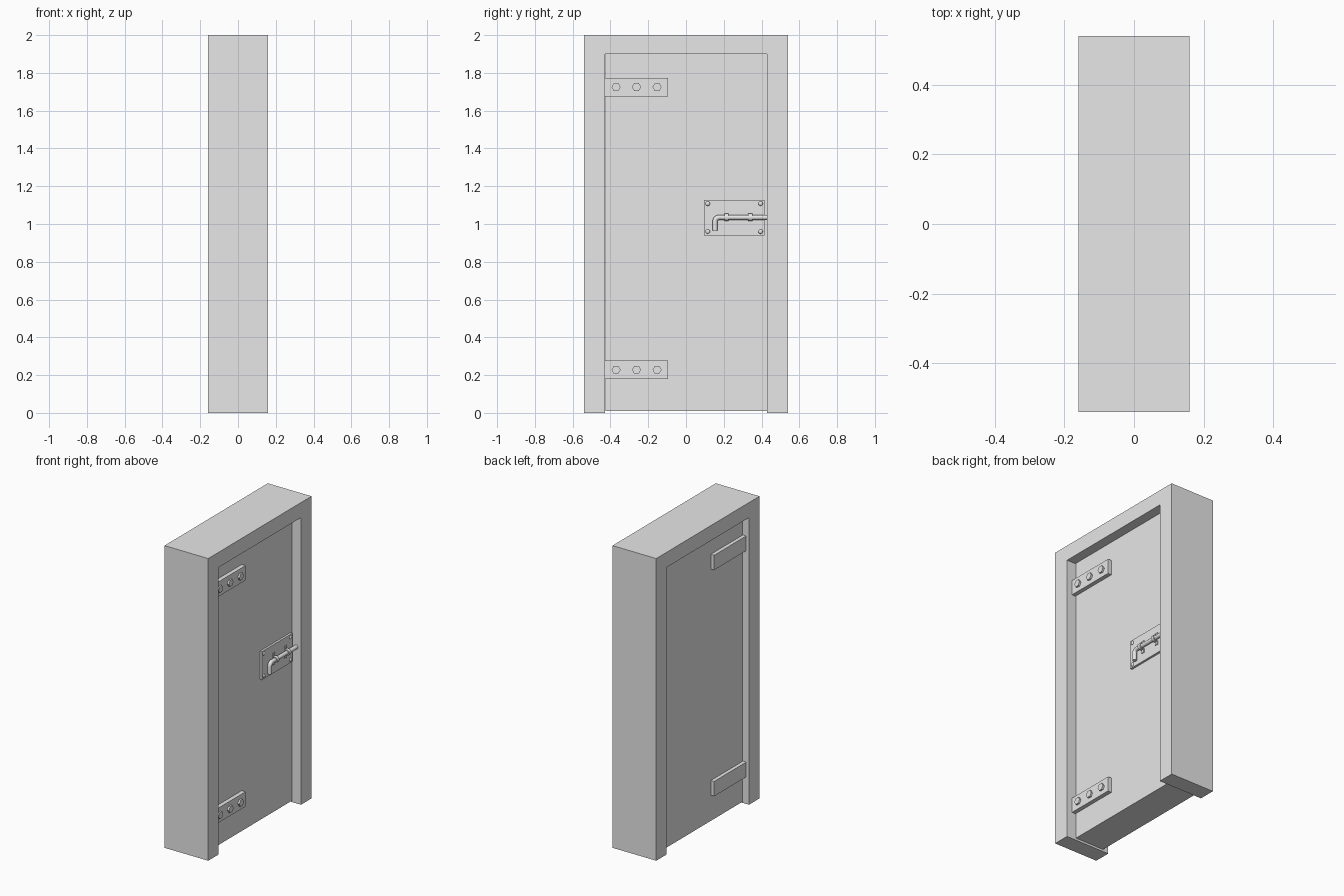
import bpy, bmesh, math
from mathutils import Matrix, Vector

if "Cube" in bpy.data.objects:
    bpy.data.objects.remove(bpy.data.objects["Cube"])

grey = bpy.data.materials.new("plain grey")
grey.diffuse_color = (0.8, 0.8, 0.8, 1)
grey.use_nodes = True
grey.node_tree.nodes["Principled BSDF"].inputs["Base Color"].default_value = grey.diffuse_color


def finish(name, bm, smooth=False):
    bmesh.ops.recalc_face_normals(bm, faces=bm.faces[:])
    me = bpy.data.meshes.new(name)
    bm.to_mesh(me)
    bm.free()
    me.materials.append(grey)
    ob = bpy.data.objects.new(name, me)
    bpy.context.collection.objects.link(ob)
    if smooth:
        smooth_shade(ob)
    return ob


def smooth_shade(ob):
    bpy.ops.object.select_all(action='DESELECT')
    ob.select_set(True)
    bpy.context.view_layer.objects.active = ob
    bpy.ops.object.shade_smooth_by_angle(angle=math.radians(40))


def box(name, x0, x1, y0, y1, z0, z1):
    bm = bmesh.new()
    size = Matrix.Diagonal((x1 - x0, y1 - y0, z1 - z0, 1))
    centre = Vector((x0 + x1, y0 + y1, z0 + z1)) / 2
    bmesh.ops.create_cube(bm, size=1, matrix=Matrix.Translation(centre) @ size)
    return finish(name, bm)


def prism(name, points, offset, smooth=False):
    """Extrude a closed outline of 3D points along an offset."""
    bm = bmesh.new()
    face = bm.faces.new([bm.verts.new(p) for p in points])
    ext = bmesh.ops.extrude_face_region(bm, geom=[face], use_keep_orig=True)
    verts = [g for g in ext["geom"] if isinstance(g, bmesh.types.BMVert)]
    bmesh.ops.translate(bm, vec=offset, verts=verts)
    return finish(name, bm, smooth)


# Door frame: an upside-down U
outline = [(-.54, 0), (-.54, 2), (.54, 2), (.54, 0), (.43, 0), (.43, 1.9), (-.43, 1.9), (-.43, 0)]
prism("door_frame", [(-.16, y, z) for y, z in outline], (.32, 0, 0))

# Door leaf, with a narrow gap on the hinge side
DOOR_X, BACK_X = .095, -.116
box("door_leaf", BACK_X, DOOR_X, -.425, .43, .01, 1.9)

# Hinge straps wrapping both sides of the door, with hexagonal bolts on the front
HINGE_X = DOOR_X + .027
for label, z in (("lower", .228), ("upper", 1.725)):
    box(label + "_hinge", BACK_X - .024, HINGE_X, -.43, -.095, z - .049, z + .049)
    for i, y in enumerate((-.37, -.262, -.153)):
        hexagon = [(HINGE_X - .004, y + .024 * math.cos(k * math.pi / 3),
                    z + .024 * math.sin(k * math.pi / 3)) for k in range(6)]
        prism(f"{label}_hinge_bolt_{i + 1}", hexagon, (.016, 0, 0))

# Latch back plate
PLATE_X = DOOR_X + .014
box("latch_plate", DOOR_X - .004, PLATE_X, .095, .415, .94, 1.128)

# Domed screws in the plate corners
for i, (y, z) in enumerate((y, z) for y in (.115, .395) for z in (.96, 1.108)):
    bm = bmesh.new()
    bmesh.ops.create_uvsphere(bm, u_segments=16, v_segments=8, radius=.012,
                              matrix=Matrix.Translation((PLATE_X, y, z)) @ Matrix.Diagonal((.6, 1, 1, 1)))
    finish(f"latch_screw_{i + 1}", bm, True)

# Sliding bolt: a round rod with a bent-down handle
ROD_X, ROD_Z, ROD_R, BEND = PLATE_X + .016, 1.035, .0135, .022
HANDLE_Y = .154
path = [(HANDLE_Y, .965)]
for k in range(9):
    a = math.pi - k * math.pi / 16
    path.append((HANDLE_Y + BEND + BEND * math.cos(a), ROD_Z - BEND + BEND * math.sin(a)))
path.append((.44, ROD_Z))
curve = bpy.data.curves.new("latch_bolt", 'CURVE')
curve.dimensions = '3D'
curve.bevel_depth = ROD_R
curve.bevel_resolution = 4
curve.use_fill_caps = True
spline = curve.splines.new('POLY')
spline.points.add(len(path) - 1)
for p, (y, z) in zip(spline.points, path):
    p.co = (ROD_X, y, z, 1)
curve.materials.append(grey)
rod = bpy.data.objects.new("latch_bolt", curve)
bpy.context.collection.objects.link(rod)
bpy.context.view_layer.objects.active = rod
rod.select_set(True)
bpy.ops.object.convert(target='MESH')
smooth_shade(bpy.context.view_layer.objects.active)

# Two arched guides with flanges that hold the bolt
for i, y in enumerate((.215, .34)):
    def arc(r):
        return [(ROD_X + r * math.sin(k * math.pi / 12), ROD_Z - r * math.cos(k * math.pi / 12))
                for k in range(13)]
    low, high, base, top = ROD_Z - .04, ROD_Z + .04, PLATE_X - .002, PLATE_X + .005
    profile = [(base, low), (top, low), (top, ROD_Z - .02)] + arc(.02)
    profile += [(top, ROD_Z + .02), (top, high), (base, high), (base, ROD_Z + .014)]
    profile += arc(.014)[::-1] + [(base, ROD_Z - .014)]
    prism(f"bolt_guide_{i + 1}", [(x, y - .011, z) for x, z in profile], (0, .022, 0), True)
